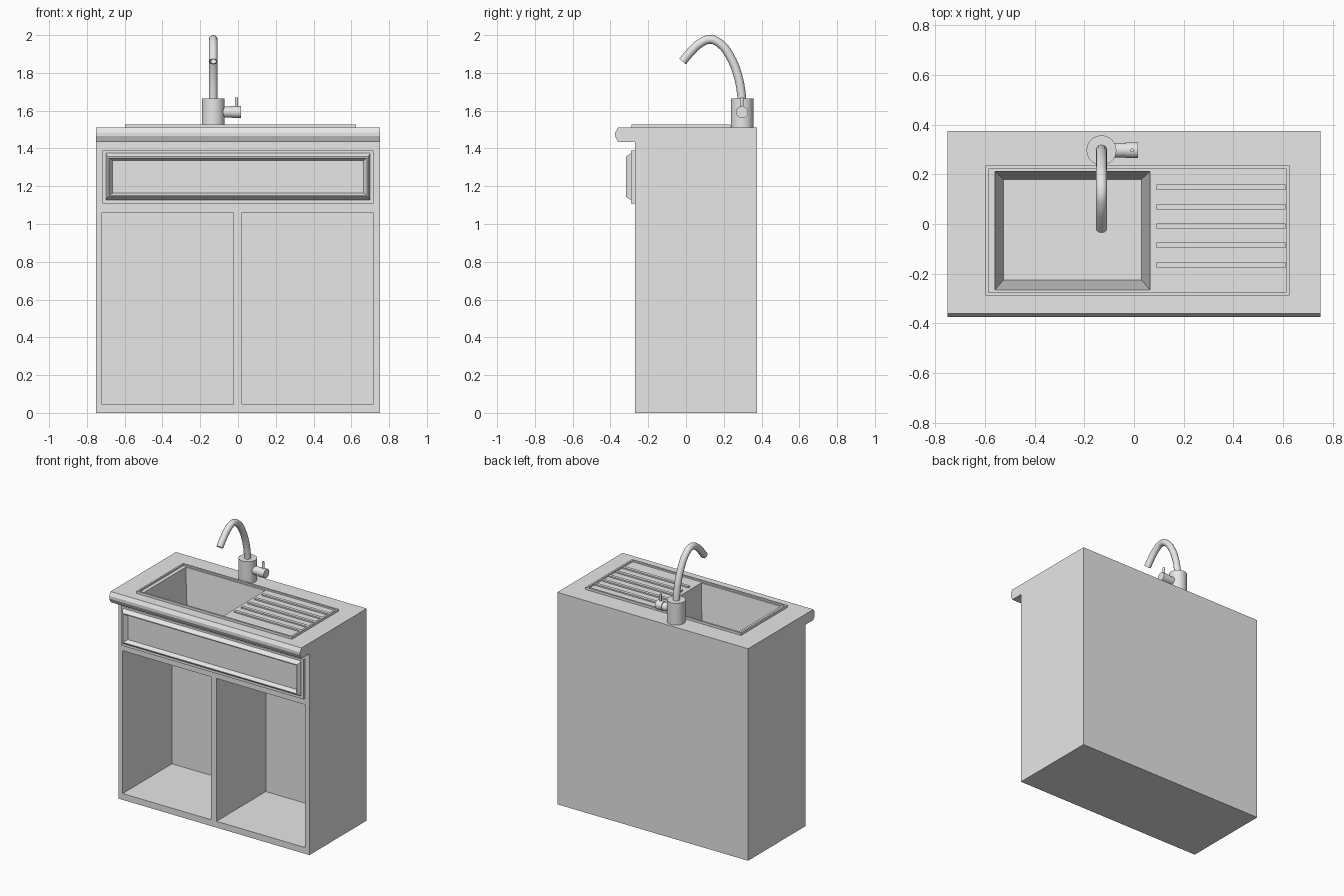
import bpy, bmesh, math

if "Cube" in bpy.data.objects:
    bpy.data.objects.remove(bpy.data.objects["Cube"], do_unlink=True)

grey = bpy.data.materials.new("plain_grey")
grey.use_nodes = True
grey.diffuse_color = (0.8, 0.8, 0.8, 1)
grey.node_tree.nodes["Principled BSDF"].inputs["Base Color"].default_value = (0.8, 0.8, 0.8, 1)


def loft(name, loops, start=True, end=True):
    """Bridge a chain of point loops, optionally closing its ends."""
    bm = bmesh.new()
    rings = [[bm.verts.new(p) for p in loop] for loop in loops]
    n = len(rings[0])
    for a, b in zip(rings, rings[1:]):
        for i in range(n):
            j = (i + 1) % n
            bm.faces.new((a[i], a[j], b[j], b[i]))
    if start:
        bm.faces.new(rings[0][::-1])
    if end:
        bm.faces.new(rings[-1])
    mesh = bpy.data.meshes.new(name)
    bm.to_mesh(mesh)
    bm.free()
    mesh.materials.append(grey)
    ob = bpy.data.objects.new(name, mesh)
    bpy.context.collection.objects.link(ob)
    return ob


def level(x0, x1, y0, y1, z):
    return [(x0, y0, z), (x1, y0, z), (x1, y1, z), (x0, y1, z)]


def upright(hx, z0, z1, y):
    return [(-hx, y, z0), (hx, y, z0), (hx, y, z1), (-hx, y, z1)]


def box(name, x0, x1, y0, y1, z0, z1):
    return loft(name, [level(x0, x1, y0, y1, z) for z in (z0, z1)])


def activate(ob):
    bpy.ops.object.select_all(action='DESELECT')
    ob.select_set(True)
    bpy.context.view_layer.objects.active = ob


def cut(ob, cutter):
    mod = ob.modifiers.new("cut", 'BOOLEAN')
    mod.operation = 'DIFFERENCE'
    mod.solver = 'EXACT'
    mod.object = cutter
    activate(ob)
    bpy.ops.object.modifier_apply(modifier=mod.name)
    bpy.data.objects.remove(cutter, do_unlink=True)


def cylinder(name, r, depth, loc, rot=(0, 0, 0), sides=32):
    bpy.ops.mesh.primitive_cylinder_add(vertices=sides, radius=r, depth=depth,
                                        location=loc, rotation=rot)
    ob = bpy.context.object
    ob.name = name
    ob.data.materials.append(grey)
    bpy.ops.object.shade_smooth_by_angle(angle=math.radians(35))
    return ob


# Cabinet and overhanging worktop, one side profile swept across the width
profile = [(.375, 0), (.375, 1.51), (-.36, 1.51), (-.375, 1.485), (-.375, 1.465),
           (-.36, 1.434), (-.27, 1.434), (-.27, 0)]
cabinet = loft("cabinet", [[(x, y, z) for y, z in profile] for x in (-.752, .752)])

# Two open compartments
for x0, x1 in ((-.72, -.024), (.02, .716)):
    cut(cabinet, box("compartment_cutter", x0, x1, -.4, .285, .045, 1.062))

# Hole for the basin
hole = level(-.563, .068, -.268, .215, 1.6)
cut(cabinet, loft("basin_cutter", [
    level(-.528, .033, -.228, .183, 1.145),
    [(x, y, 1.5) for x, y, z in hole], hole]))

# Sink: raised rim, lower deck and tapered basin
rim_top, deck = 1.527, 1.516
loft("sink", [
    level(-.598, .626, -.288, .235, 1.505),
    level(-.598, .626, -.288, .235, rim_top),
    level(-.586, .613, -.275, .222, rim_top),
    level(-.586, .613, -.275, .222, deck),
    level(-.56, .065, -.265, .212, deck),
    level(-.525, .03, -.225, .18, 1.15)], start=False)
cylinder("drain", .036, .008, (-.145, -.015, 1.152))

# Ribs of the draining board
for i in range(5):
    y = .148 - i * .078
    box(f"drainer_rib_{i + 1}", .09, .61, y - .011, y + .011, deck - .005, deck + .009)

# Drawer front: backing slab, raised moulding and sunken panel
loft("drawer_front", [
    upright(.718, 1.108, 1.39, -.265),
    upright(.718, 1.108, 1.39, -.29),
    upright(.7, 1.126, 1.376, -.29),
    upright(.7, 1.132, 1.37, -.3),
    upright(.688, 1.145, 1.357, -.318),
    upright(.682, 1.15, 1.35, -.318),
    upright(.664, 1.164, 1.336, -.29)])

# Tap body, side handle and lever
tx, ty = -.131, .297
across = (0, math.pi / 2, 0)
cylinder("tap_body", .06, .157, (tx, ty, 1.5865))
cylinder("handle_neck", .029, .06, (-.065, ty, 1.592), across)
cylinder("handle_knob", .032, .05, (-.009, ty, 1.592), across)
cylinder("handle_lever", .008, .06, (-.008, ty, 1.64), sides=12)

# Curved hollow spout
path = [(.297, 1.65), (.293, 1.69), (.275, 1.785), (.232, 1.89), (.186, 1.95),
        (.13, 1.977), (.075, 1.957), (.022, 1.908), (-.018, 1.86)]
curve = bpy.data.curves.new("spout", 'CURVE')
curve.dimensions = '3D'
curve.bevel_depth = .023
curve.bevel_resolution = 4
curve.resolution_u = 4
spline = curve.splines.new('BEZIER')
spline.bezier_points.add(len(path) - 1)
for p, (y, z) in zip(spline.bezier_points, path):
    p.co = (tx, y, z)
    p.handle_left_type = p.handle_right_type = 'AUTO'
curve.materials.append(grey)
spout = bpy.data.objects.new("spout", curve)
bpy.context.collection.objects.link(spout)
activate(spout)
bpy.ops.object.convert(target='MESH')
spout = bpy.context.object
wall = spout.modifiers.new("wall", 'SOLIDIFY')
wall.thickness = .006
wall.offset = -1
bpy.ops.object.modifier_apply(modifier=wall.name)
bpy.ops.object.shade_smooth_by_angle(angle=math.radians(40))
